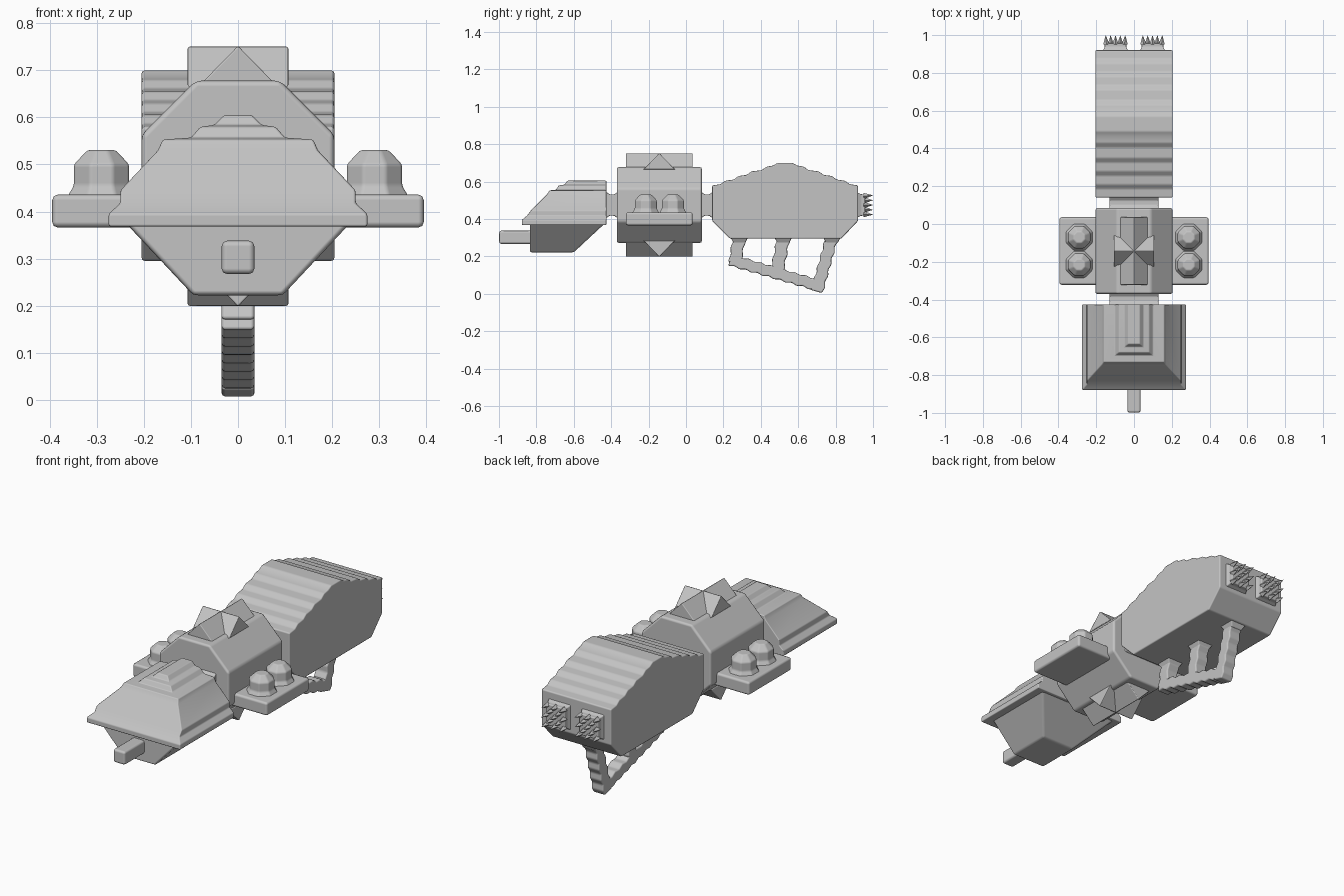
import bpy, bmesh, math
from mathutils import Vector

cube = bpy.data.objects.get("Cube")
if cube:
    bpy.data.objects.remove(cube)

GREY = (0.55, 0.55, 0.55, 1)
mat = bpy.data.materials.new("plain grey")
mat.use_nodes = True
mat.diffuse_color = GREY
bsdf = mat.node_tree.nodes["Principled BSDF"]
bsdf.inputs["Base Color"].default_value = GREY
bsdf.inputs["Roughness"].default_value = 0.8


def finish(name, bm, bevel=0.012):
    """Turn a bmesh into an object with softened edges."""
    bmesh.ops.recalc_face_normals(bm, faces=bm.faces)
    mesh = bpy.data.meshes.new(name)
    for f in bm.faces:
        f.smooth = bevel > 0
    bm.to_mesh(mesh)
    bm.free()
    mesh.materials.append(mat)
    obj = bpy.data.objects.new(name, mesh)
    bpy.context.collection.objects.link(obj)
    if bevel:
        mod = obj.modifiers.new("soft edges", "BEVEL")
        mod.width = bevel
        mod.segments = 2
        mod.limit_method = "ANGLE"
        mod.angle_limit = math.radians(20)
        mod.harden_normals = True
    return obj


def loft(name, rings, bevel=0.012):
    """Skin rings that have equal point counts and cap both ends."""
    bm = bmesh.new()
    loops = [[bm.verts.new(p) for p in ring] for ring in rings]
    n = len(loops[0])
    for a, b in zip(loops, loops[1:]):
        for i in range(n):
            j = (i + 1) % n
            bm.faces.new((a[i], a[j], b[j], b[i]))
    bm.faces.new(loops[0])
    bm.faces.new(loops[-1])
    return finish(name, bm, bevel)


def prism(name, outline, axis, lo, hi, bevel=0.012):
    """Extrude an outline along x (outline in y, z) or y (outline in x, z)."""
    if axis == "x":
        rings = [[(d, a, b) for a, b in outline] for d in (lo, hi)]
    else:
        rings = [[(a, d, b) for a, b in outline] for d in (lo, hi)]
    return loft(name, rings, bevel)


def rect(hx, y0, y1, z):
    return [(-hx, y0, z), (hx, y0, z), (hx, y1, z), (-hx, y1, z)]


def box(name, x0, x1, y0, y1, z0, z1, bevel=0.012):
    return prism(name, [(y0, z0), (y1, z0), (y1, z1), (y0, z1)], "x", x0, x1, bevel)


# Rear hull with a stepped back
steps = [(0.14, 0.58), (0.21, 0.605), (0.28, 0.63), (0.35, 0.655), (0.43, 0.68), (0.49, 0.70)]
front_edge = [steps[0]]
for (y0, z0), (y1, z1) in zip(steps, steps[1:]):
    front_edge += [(y1 - 0.025, z0 + 0.006), (y1, z1)]
back_edge = [(1.06 - y, z) for y, z in reversed(front_edge)]
hull = front_edge + back_edge + [(0.92, 0.39), (0.83, 0.295), (0.235, 0.295), (0.14, 0.39)]
prism("rear_hull", hull, "x", -0.205, 0.205, 0.007)

# Middle body, an eight-sided block
MID_Y, MID_Z = -0.143, 0.475
octagon = [(0.09, 0.203), (0.205, 0.088), (0.205, -0.088), (0.09, -0.203)]
octagon += [(-x, z) for x, z in reversed(octagon)]
prism("middle_body", [(x, MID_Z + z) for x, z in octagon], "y", -0.37, 0.085)

# Crossed ridges above and below the middle body
for label, s in (("top", 1), ("bottom", -1)):
    ridge = [(-0.085, 0.19), (0.085, 0.19), (0, 0.277)]
    prism(label + "_long_ridge", [(a, MID_Z + s * h) for a, h in ridge],
          "y", -0.322, 0.036, 0.004)
    prism(label + "_cross_ridge", [(MID_Y + a, MID_Z + s * h) for a, h in ridge],
          "x", -0.107, 0.107, 0.004)

# Waisted necks joining the three sections
for label, y in (("front", -0.396), ("rear", 0.112)):
    waist = [(-0.045, 0.08), (-0.012, 0.057), (0.012, 0.057), (0.045, 0.08)]
    waist += [(a, -h) for a, h in reversed(waist)]
    prism(label + "_neck", [(y + a, MID_Z + h) for a, h in waist], "x", -0.13, 0.13, 0.005)

# Side wings, each with two domed pods
for label, s in (("left", 1), ("right", -1)):
    box(label + "_wing", min(s * 0.16, s * 0.395), max(s * 0.16, s * 0.395),
        -0.322, 0.036, 0.366, 0.436)
    for place, y in (("rear", -0.07), ("front", -0.215)):
        profile = [(0.075, 0.43), (0.06, 0.455), (0.06, 0.50), (0.03, 0.531)]
        angles = [math.pi * (i + 0.5) / 4 for i in range(8)]
        loft(f"{label}_{place}_pod",
             [[(s * 0.29 + r * 1.06 * math.cos(a), y + r * 1.06 * math.sin(a), z)
               for a in angles] for r, z in profile], 0.006)

# Front cover: stepped layers that shrink towards the flush back
layers = [(0.275, -0.878, 0.368), (0.275, -0.878, 0.395), (0.25, -0.85, 0.418),
          (0.25, -0.83, 0.445), (0.17, -0.745, 0.53), (0.16, -0.73, 0.553),
          (0.10, -0.695, 0.557), (0.08, -0.68, 0.58), (0.05, -0.65, 0.584),
          (0.03, -0.635, 0.605)]
loft("front_cover", [rect(hx, y, -0.425, z) for hx, y, z in layers], 0.005)

# Lower jaw and barrel
loft("front_lower_body", [rect(0.095, -0.835, -0.60, 0.222),
                          rect(0.243, -0.835, -0.43, 0.38)], 0.01)
box("barrel", -0.035, 0.035, -0.999, -0.80, 0.267, 0.338, 0.012)


# Rippled struts under the rear hull
def strut(name, start, end, half, ripples):
    a, b = Vector(start), Vector(end)
    d = (b - a).normalized()
    side = Vector((-d.y, d.x))
    edges = [[], []]
    count = ripples * 2
    for i in range(count + 1):
        p = a.lerp(b, i / count)
        shift = 0.005 if i % 2 else -0.005
        edges[0].append(p + side * (half + shift))
        edges[1].append(p - side * (half - shift))
    outline = [(p.x, p.y) for p in edges[0] + edges[1][::-1]]
    prism(name, outline, "x", -0.035, 0.035, 0.008)


strut("front_strut", (0.29, 0.32), (0.26, 0.165), 0.033, 2)
strut("middle_strut", (0.525, 0.32), (0.485, 0.11), 0.034, 3)
strut("rear_strut", (0.785, 0.32), (0.70, 0.012), 0.032, 5)
strut("lower_rail", (0.235, 0.182), (0.725, 0.04), 0.03, 8)

# Feet where the struts meet the hull
for label, y in (("front", 0.285), ("middle", 0.52), ("rear", 0.78)):
    loft(label + "_strut_collar", [rect(0.032, y - 0.03, y + 0.03, 0.27),
                                   rect(0.048, y - 0.046, y + 0.046, 0.30)], 0.005)

# Twin exhausts with a checker of spikes
for label, s in (("left", 1), ("right", -1)):
    cx = s * 0.098

    def square(h, y):
        return [(cx - h, y, MID_Z - h), (cx + h, y, MID_Z - h),
                (cx + h, y, MID_Z + h), (cx - h, y, MID_Z + h)]

    loft(label + "_exhaust", [square(0.068, 0.915), square(0.057, 0.938),
                              square(0.057, 0.958)], 0.006)
    bm = bmesh.new()
    for i in range(-2, 3):
        for j in range(-2, 3):
            if (i + j) % 2:
                continue
            x, z = cx + i * 0.024, MID_Z + j * 0.024
            tip = bm.verts.new((x * 1.0 + i * 0.002, 1.0, z + j * 0.002))
            base = [bm.verts.new((x + u * 0.017, 0.95, z + v * 0.017))
                    for u, v in ((-1, 0), (0, -1), (1, 0), (0, 1))]
            bm.faces.new(base)
            for k in range(4):
                bm.faces.new((base[k], base[(k + 1) % 4], tip))
    finish(label + "_exhaust_spikes", bm, 0)
